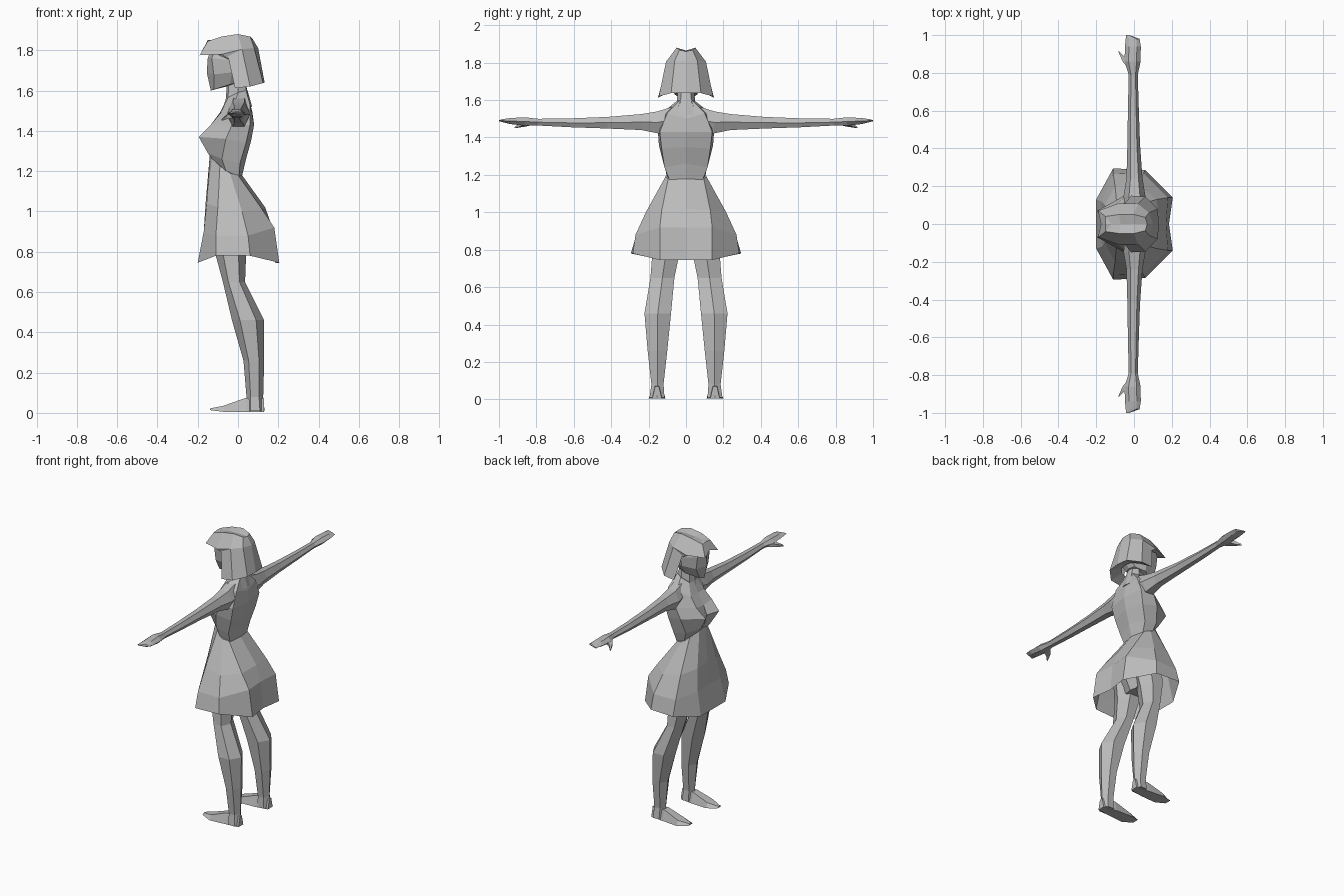
import bpy, bmesh, math

grey = bpy.data.materials.new("plain grey")
grey.diffuse_color = (0.5, 0.5, 0.5, 1)


def loft(name, rings, closed=True, caps=(True, True)):
    """Skin a stack of rings, then mirror the part across y = 0.
    Open rings run from the front centre line to the back centre line."""
    bm = bmesh.new()
    rows = [[bm.verts.new(p) for p in ring] for ring in rings]
    n = len(rows[0])
    for a, b in zip(rows, rows[1:]):
        for i in range(n if closed else n - 1):
            j = (i + 1) % n
            bm.faces.new((a[i], a[j], b[j], b[i]))
    for row, cap in zip((rows[0], rows[-1]), caps):
        if cap:
            bm.faces.new(row)
    bmesh.ops.remove_doubles(bm, verts=bm.verts, dist=0.0005)
    geom = bm.verts[:] + bm.edges[:] + bm.faces[:]
    bmesh.ops.mirror(bm, geom=geom, axis='Y', merge_dist=0.0005)
    bmesh.ops.recalc_face_normals(bm, faces=bm.faces)
    mesh = bpy.data.meshes.new(name)
    bm.to_mesh(mesh)
    bm.free()
    mesh.materials.append(grey)
    obj = bpy.data.objects.new(name, mesh)
    bpy.context.collection.objects.link(obj)
    return obj


def hexagon(a0, a1, b0, b1):
    """Six points inside the box a0..a1, b0..b1."""
    ca, cb, ra, rb = (a0 + a1) / 2, (b0 + b1) / 2, (a1 - a0) / 2, (b1 - b0) / 2
    pts = []
    for k in range(6):
        t = k * math.pi / 3
        pts.append((ca + ra * math.cos(t), cb + rb * math.sin(t) / 0.866))
    return pts


# Head with pointed chin
loft("head", [
    [(-.13, 0, 1.82), (-.11, .06, 1.82), (-.02, .08, 1.82), (.05, .05, 1.82), (.06, 0, 1.82)],
    [(-.15, 0, 1.76), (-.13, .065, 1.76), (-.03, .10, 1.75), (.07, .07, 1.75), (.08, 0, 1.75)],
    [(-.155, 0, 1.69), (-.12, .065, 1.68), (-.03, .09, 1.69), (.06, .06, 1.69), (.08, 0, 1.69)],
    [(-.135, 0, 1.60), (-.12, .025, 1.605), (-.04, .06, 1.63), (.03, .04, 1.645), (.04, 0, 1.645)],
], closed=False)

# Hair: parted crown with a fringe, and a flared bob below it
loft("hair_crown", [
    [(-.15, 0, 1.85), (-.12, 0, 1.853), (-.07, 0, 1.86), (0, 0, 1.865), (.06, 0, 1.862), (.07, 0, 1.86)],
    [(-.15, 0, 1.85), (-.15, .04, 1.845), (-.08, .05, 1.868), (0, .05, 1.88), (.06, .035, 1.868), (.07, 0, 1.86)],
    [(-.175, 0, 1.80), (-.19, .07, 1.775), (-.08, .11, 1.78), (.02, .107, 1.805), (.08, .06, 1.812), (.10, 0, 1.81)],
    [(-.14, 0, 1.795), (-.14, .05, 1.795), (-.03, .095, 1.745), (.02, .10, 1.76), (.07, .055, 1.79), (.09, 0, 1.79)],
], closed=False, caps=(False, False))
loft("hair_bob", [
    [(-.05, .108, 1.77), (.02, .107, 1.805), (.08, .06, 1.812), (.10, 0, 1.81)],
    [(-.015, .15, 1.612), (.06, .145, 1.62), (.125, .08, 1.637), (.132, 0, 1.64)],
    [(-.01, .09, 1.65), (.03, .08, 1.65), (.06, .04, 1.66), (.07, 0, 1.66)],
], closed=False, caps=(False, False))

# Neck
loft("neck", [
    [(-.055, 0, 1.64), (-.045, .03, 1.64), (0, .045, 1.64), (.03, .025, 1.64), (.035, 0, 1.64)],
    [(-.06, 0, 1.56), (-.05, .035, 1.56), (0, .05, 1.585), (.045, .03, 1.59), (.05, 0, 1.59)],
    [(-.08, 0, 1.50), (-.07, .06, 1.50), (0, .10, 1.51), (.06, .06, 1.52), (.07, 0, 1.52)],
], closed=False)

# Torso: shoulders, bust and a waist that slopes down to the back
loft("torso", [
    [(-.06, 0, 1.55), (-.05, .04, 1.565), (0, .055, 1.59), (.04, .03, 1.60), (.04, 0, 1.60)],
    [(-.09, 0, 1.49), (-.085, .07, 1.49), (-.02, .13, 1.53), (.06, .10, 1.53), (.07, 0, 1.50)],
    [(-.13, 0, 1.42), (-.135, .08, 1.43), (-.03, .15, 1.43), (.06, .14, 1.43), (.08, 0, 1.43)],
    [(-.155, 0, 1.36), (-.195, .07, 1.37), (-.06, .145, 1.36), (.04, .13, 1.34), (.065, 0, 1.35)],
    [(-.135, 0, 1.29), (-.15, .05, 1.29), (-.08, .115, 1.26), (.01, .115, 1.24), (.04, 0, 1.26)],
    [(-.135, 0, 1.26), (-.12, .05, 1.25), (-.06, .105, 1.20), (.005, .09, 1.175), (.02, 0, 1.175)],
], closed=False)

# Bell-shaped skirt, open at the hem
loft("skirt", [
    [(-.14, 0, 1.28), (-.13, .045, 1.265), (-.09, .09, 1.225), (-.04, .11, 1.19), (0, .095, 1.18), (.02, 0, 1.18)],
    [(-.16, 0, 1.05), (-.155, .10, 1.04), (-.10, .20, 1.02), (.02, .215, 1.00), (.12, .13, 1.01), (.135, 0, 1.02)],
    [(-.17, 0, .90), (-.17, .12, .90), (-.11, .265, .88), (.05, .27, .88), (.18, .14, .92), (.17, 0, .92)],
    [(-.20, 0, .745), (-.20, .13, .745), (-.11, .295, .78), (.06, .285, .78), (.205, .14, .745), (.185, 0, .745)],
], closed=False, caps=(True, False))

# Hips hidden in the skirt
loft("hips", [
    [(-.12, 0, 1.05), (-.09, .10, 1.05), (.0, .12, 1.05), (.05, 0, 1.05)],
    [(-.12, 0, .92), (-.10, .13, .92), (.03, .15, .92), (.09, 0, .92)],
    [(-.07, 0, .80), (-.08, .05, .80), (.02, .05, .80), (.03, 0, .80)],
], closed=False)

# Legs: each station is z, x range, y range
legs = [(.93, -.13, .07, .01, .17), (.78, -.11, .04, .035, .18),
        (.65, -.075, .035, .062, .19), (.46, -.03, .13, .08, .222),
        (.26, .027, .13, .10, .205), (.08, .042, .125, .12, .185),
        (.01, .04, .132, .115, .195)]
loft("legs", [[(x, y, z) for x, y in hexagon(x0, x1, y0, y1)]
              for z, x0, x1, y0, y1 in legs])

# Feet: wedges from heel to toe, each station is x, y range, top height
feet = [(.13, .13, .18, .07), (.04, .115, .19, .075), (-.07, .11, .20, .036), (-.14, .13, .175, .022)]
loft("feet", [[(x, y0, .005 if x > -.1 else .014), (x, y1, .005 if x > -.1 else .014),
               (x, y1 - .015, h), (x, y0 + .015, h)] for x, y0, y1, h in feet])

# Arms and hands: each station is y, x range, z range
arms = [(.07, -.05, .06, 1.43, 1.565), (.15, -.055, .06, 1.422, 1.54),
        (.24, -.04, .045, 1.44, 1.525), (.42, -.035, .032, 1.448, 1.51),
        (.62, -.032, .025, 1.455, 1.502), (.79, -.028, .02, 1.464, 1.50),
        (.86, -.05, .035, 1.463, 1.508), (.94, -.048, .036, 1.472, 1.504),
        (.98, -.044, .03, 1.482, 1.498), (1.0, -.042, -.025, 1.487, 1.493)]
loft("arms", [[(x, y, z) for x, z in hexagon(x0, x1, z0, z1)]
              for y, x0, x1, z0, z1 in arms])

# Thumbs
loft("thumbs", [
    [(-.02, .81, 1.47), (-.02, .81, 1.495), (-.02, .87, 1.495), (-.02, .87, 1.465)],
    [(-.06, .86, 1.458), (-.06, .86, 1.478), (-.055, .89, 1.478), (-.055, .89, 1.458)],
    [(-.083, .912, 1.45), (-.083, .912, 1.456), (-.08, .916, 1.456), (-.08, .916, 1.45)],
])
